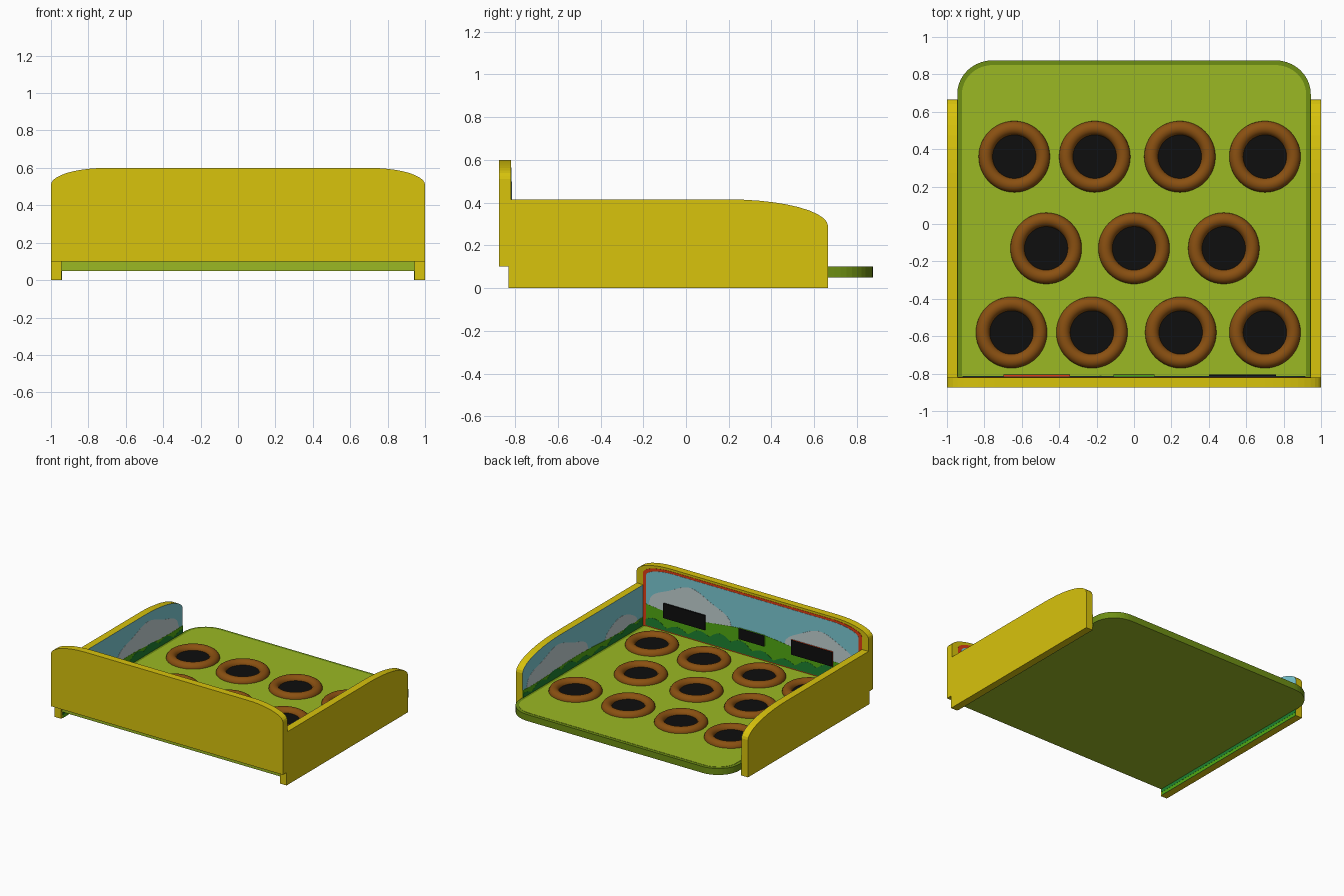
import bpy, bmesh, math

if "Cube" in bpy.data.objects:
    bpy.data.objects.remove(bpy.data.objects["Cube"])


def material(name, r, g, b):
    m = bpy.data.materials.new(name)
    lin = [((c / 255 + 0.055) / 1.055) ** 2.4 if c > 10 else c / 255 / 12.92 for c in (r, g, b)]
    m.diffuse_color = (*lin, 1)
    m.use_nodes = True
    m.node_tree.nodes["Principled BSDF"].inputs["Base Color"].default_value = m.diffuse_color
    return m


YELLOW = material("yellow", 216, 195, 12)
GREEN = material("lawn green", 155, 184, 36)
RIM = material("rim green", 110, 143, 20)
BROWN = material("brown", 138, 80, 17)
BLACK = material("black", 14, 14, 14)
SKY = material("sky blue", 125, 203, 213)
CLOUD = material("cloud grey", 196, 211, 212)
GRASS = material("grass green", 82, 170, 18)
BUSH = material("bush green", 30, 130, 48)
RED = material("red", 225, 62, 20)

PLANES = {"xy": lambda a, b, t: (a, b, t),
          "xz": lambda a, b, t: (a, t, b),
          "yz": lambda a, b, t: (t, a, b)}


def prism(name, pts, plane, lo, hi, mat):
    """Flat outline in a plane, given thickness from lo to hi."""
    bm = bmesh.new()
    place = PLANES[plane]
    face = bm.faces.new([bm.verts.new(place(a, b, lo)) for a, b in pts])
    top = bmesh.ops.extrude_face_region(bm, geom=[face])["geom"]
    move = place(0, 0, hi - lo)
    bmesh.ops.translate(bm, vec=move, verts=[v for v in top if isinstance(v, bmesh.types.BMVert)])
    bmesh.ops.recalc_face_normals(bm, faces=bm.faces)
    me = bpy.data.meshes.new(name)
    bm.to_mesh(me)
    bm.free()
    me.materials.append(mat)
    ob = bpy.data.objects.new(name, me)
    bpy.context.collection.objects.link(ob)
    return ob


def corner(cx, cy, rx, ry, n=10):
    """Quarter ellipse from the right side up to the top."""
    return [(cx + rx * math.cos(math.pi / 2 * i / n), cy + ry * math.sin(math.pi / 2 * i / n))
            for i in range(n + 1)]


def arch(w, low, high, rx, ry):
    """Symmetric outline with two rounded upper corners."""
    right = corner(w - rx, high - ry, rx, ry)
    return [(w, low)] + right + [(-a, b) for a, b in reversed(right)] + [(-w, low)]


def strip(a0, a1, low, height, n=48):
    """Strip with a flat bottom and a top given by a height function."""
    top = [a1 + (a0 - a1) * i / n for i in range(n + 1)]
    return [(a0, low), (a1, low)] + [(a, height(a)) for a in top]


def lumps(a0, a1, low, peak):
    """Cloud outline: a half ellipse with soft bumps."""
    mid, half = (a0 + a1) / 2, (a1 - a0) / 2
    return strip(a0, a1, low, lambda a: low + 0.01 + (peak - low - 0.01)
                 * math.sqrt(max(0, 1 - ((a - mid) / half) ** 2)) * (0.9 + 0.1 * math.cos(14 * (a - mid))), 32)


def bushes(a):
    return 0.04 * abs(math.sin(17 * a)) + 0.025 * math.sin(7 * a)


# Base with a darker rim; the front and underside stay light
base = prism("base", arch(0.945, -0.82, 0.875, 0.19, 0.18), "xy", 0.05, 0.1, GREEN)
base.data.materials.append(RIM)
for p in base.data.polygons:
    p.material_index = int(p.normal.z > -0.5 and p.normal.y > -0.9)
prism("base_top", arch(0.92, -0.82, 0.85, 0.165, 0.155), "xy", 0.1, 0.102, GREEN)

# Front panel and its painted inner face
prism("front_panel", arch(1, 0.1, 0.6, 0.3, 0.09), "xz", -0.875, -0.82, YELLOW)
prism("front_red_border", arch(0.945, 0.1, 0.583, 0.26, 0.075), "xz", -0.82, -0.818, RED)
prism("front_sky", arch(0.917, 0.11, 0.565, 0.24, 0.07), "xz", -0.818, -0.8165, SKY)
prism("front_cloud_large", lumps(0.17, 0.9, 0.25, 0.5), "xz", -0.8165, -0.8155, CLOUD)
prism("front_cloud_small", lumps(-0.9, -0.27, 0.25, 0.46), "xz", -0.8165, -0.8155, CLOUD)
prism("front_grass", strip(-0.917, 0.917, 0.11, lambda a: 0.28 + 0.025 * math.cos(5 * a)),
      "xz", -0.8165, -0.8145, GRASS)
prism("front_bushes", strip(-0.917, 0.917, 0.11, lambda a: 0.15 + bushes(a), 100),
      "xz", -0.8145, -0.8135, BUSH)

# Small signs on the front panel
for name, x, w, z0, z1, mat in (("left", -0.52, 0.178, 0.22, 0.335, RED),
                                ("middle", 0, 0.11, 0.22, 0.305, GRASS),
                                ("right", 0.58, 0.18, 0.21, 0.325, BLACK)):
    box = [(x - w, z0), (x + w, z0), (x + w, z1), (x - w, z1)]
    prism(name + "_sign", box, "xz", -0.8145, -0.806, mat)
    prism(name + "_sign_face", box, "xz", -0.806, -0.804, BLACK)

# Side panels with painted inner faces
side = [(-0.83, 0), (0.665, 0)] + corner(0.2, 0.29, 0.465, 0.125) + [(-0.83, 0.415)]
inner = [(-0.815, 0.0)] + side[1:-1] + [(-0.815, 0.415)]
for name, s in (("left", -1), ("right", 1)):
    def layer(part, pts, outer, thick, mat):
        prism(name + part, pts, "yz", s * outer, s * (outer - thick), mat)
    layer("_panel", side, 1, 0.055, YELLOW)
    layer("_sky", inner, 0.945, 0.0015, SKY)
    layer("_cloud", lumps(-0.15, 0.62, 0.15, 0.35), 0.9435, 0.001, CLOUD)
    layer("_cloud_small", lumps(-0.75, -0.35, 0.15, 0.27), 0.9435, 0.001, CLOUD)
    layer("_grass", strip(-0.815, 0.665, 0, lambda a: 0.165 + 0.01 * math.cos(6 * a)),
          0.9435, 0.002, GRASS)
    layer("_bushes", strip(-0.815, 0.665, 0.025, lambda a: 0.12 + bushes(a) * 0.8, 80),
          0.9415, 0.001, BUSH)

# Burrow rings with dark centres
rows = ((0.36, (-0.64, -0.21, 0.245, 0.70)),
        (-0.13, (-0.47, 0, 0.48)),
        (-0.58, (-0.655, -0.225, 0.25, 0.70)))
for y, xs in rows:
    for x in xs:
        bpy.ops.mesh.primitive_torus_add(location=(x, y, 0.1), major_radius=0.153, minor_radius=0.038,
                                         major_segments=48, minor_segments=16)
        ring = bpy.context.object
        ring.name = "hole_ring"
        ring.data.materials.append(BROWN)
        bpy.ops.object.shade_smooth()
        bpy.ops.mesh.primitive_cylinder_add(vertices=48, radius=0.14, depth=0.006, location=(x, y, 0.103))
        disc = bpy.context.object
        disc.name = "hole"
        disc.data.materials.append(BLACK)
